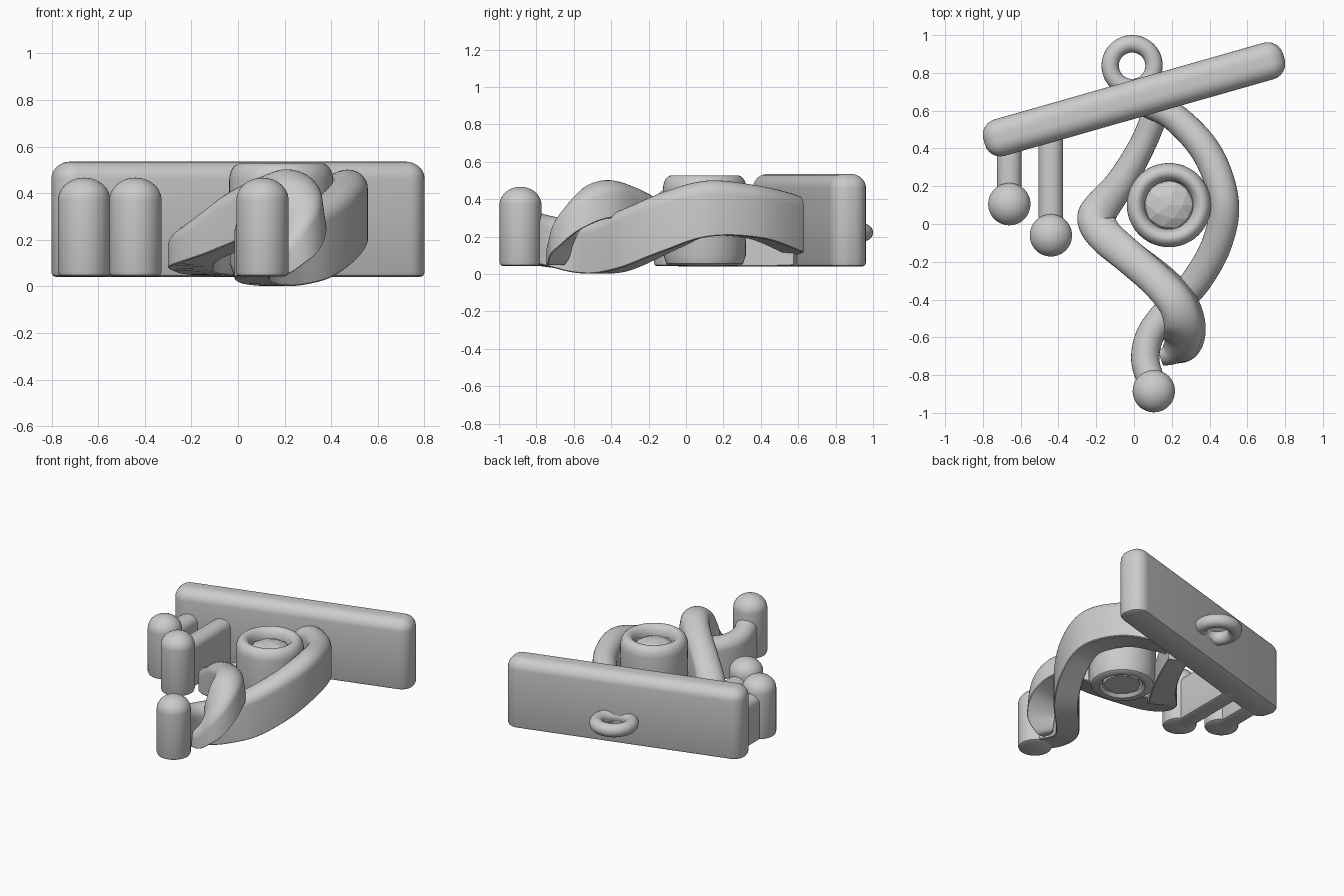
import bpy, bmesh, math
from mathutils import Vector

if "Cube" in bpy.data.objects:
    bpy.data.objects.remove(bpy.data.objects["Cube"])


def finish(bm, name, smooth=True):
    bmesh.ops.recalc_face_normals(bm, faces=bm.faces)
    me = bpy.data.meshes.new(name)
    bm.to_mesh(me)
    bm.free()
    ob = bpy.data.objects.new(name, me)
    bpy.context.collection.objects.link(ob)
    if smooth:
        bpy.ops.object.select_all(action='DESELECT')
        ob.select_set(True)
        bpy.context.view_layer.objects.active = ob
        bpy.ops.object.shade_smooth_by_angle(angle=math.radians(35))
    return ob


def skin(name, rings, closed=False):
    # bridge equal-sized rings; cap the ends unless closed
    bm = bmesh.new()
    loops = [[bm.verts.new(p) for p in r] for r in rings]
    n = len(loops[0])
    pairs = list(zip(loops, loops[1:])) + ([(loops[-1], loops[0])] if closed else [])
    for a, b in pairs:
        for i in range(n):
            j = (i + 1) % n
            bm.faces.new((a[i], a[j], b[j], b[i]))
    if not closed:
        bm.faces.new(loops[0])
        bm.faces.new(loops[-1])
    return finish(bm, name)


def lathe(name, x, y, profile, closed=False, seg=48):
    rings = [[(x + r * math.cos(2 * math.pi * i / seg),
               y + r * math.sin(2 * math.pi * i / seg), z) for i in range(seg)]
             for r, z in profile]
    return skin(name, rings, closed)


def quarter(n=8, last=90):
    return [(1 - math.cos(math.radians(last * i / n)), math.sin(math.radians(last * i / n)))
            for i in range(n + 1)]


def slab(name, x, y, a, b, r, z0, z1, round_w, round_h, angle=0):
    # upright slab: small bottom bevel, full rounding along the top
    layers = [(.02, z0), (.006, z0 + .006), (0, z0 + .02)]
    layers += [(round_w * u, z1 - round_h + round_h * v) for u, v in quarter()]
    c, s = math.cos(angle), math.sin(angle)
    rings = []
    for d, z in layers:
        rr = max(r - d, .004)
        ring = []
        for k, (sx, sy) in enumerate(((1, 1), (-1, 1), (-1, -1), (1, -1))):
            for i in range(7):
                t = math.radians(90 * k + 15 * i)
                u = sx * (a - d - rr) + rr * math.cos(t)
                v = sy * (b - d - rr) + rr * math.sin(t)
                ring.append((x + c * u - s * v, y + s * u + c * v, z))
        rings.append(ring)
    return skin(name, rings)


def spline(pts, n=10):
    out = []
    p = [Vector(q) for q in pts]
    p = [2 * p[0] - p[1]] + p + [2 * p[-1] - p[-2]]
    for i in range(1, len(p) - 2):
        a, b, c, d = p[i - 1:i + 3]
        for k in range(n):
            t = k / n
            out.append(.5 * (2 * b + (c - a) * t + (2 * a - 5 * b + 4 * c - d) * t * t
                             + (3 * b - a - 3 * c + d) * t ** 3))
    return out + [p[-2]]


def strand(name, pts):
    # each point: x, y, top, bottom, width, sideways shift of the bottom
    path = spline([Vector(q) for q in pts])
    rings = []
    for i, q in enumerate(path):
        t = path[min(i + 2, len(path) - 1)] - path[max(i - 2, 0)]
        side = Vector((-t[1], t[0])).normalized()
        x, y, top, bot, w, shift = q
        dome = min(.075, .5 * (top - bot))
        sec = [(-.5 * w + .005, bot), (-.5 * w, bot + .005)]
        sec += [(-.5 * w * math.cos(math.pi * k / 14), top - dome + dome * math.sin(math.pi * k / 14))
                for k in range(15)]
        sec += [(.5 * w, bot + .005), (.5 * w - .005, bot)]
        ring = []
        for u, z in sec:
            u += shift * (top - z) / (top - bot)
            ring.append((x + side.x * u, y + side.y * u, z))
        rings.append(ring)
    return skin(name, rings)


# slanted crossbar
slab("crossbar", 0, .66, .825, .1, .085, .04, .535, .08, .075, math.radians(15.9))

# hanging rods with round-topped drops
for n, (x, y) in enumerate(((-.66, .105), (-.44, -.06))):
    top = .64 + .285 * x
    slab(f"rod_{n + 1}", x, (y + top) / 2, .065, (top - y) / 2, .01, .04, .37, .06, .06)
for n, (x, y) in enumerate(((-.66, .105), (-.44, -.06), (.105, -.885))):
    prof = [(.095, .042), (.107, .048), (.112, .062)]
    prof += [(.112 * (1 - u), .37 + .096 * v) for u, v in quarter(12, 88)]
    lathe(f"drop_{n + 1}", x, y, prof)

# hanging ring
lathe("hanging_ring", -.01, .838,
      [(.116 + .046 * math.cos(math.pi * i / 10), .222 + .046 * math.sin(math.pi * i / 10))
       for i in range(20)], closed=True)

# interlaced strands
strand("right_strand", [
    (.06, .64, .39, .09, .14, 0), (.22, .56, .43, .12, .15, 0), (.39, .37, .475, .19, .16, 0),
    (.475, .12, .5, .2, .16, 0), (.44, -.1, .445, .12, .16, 0), (.33, -.3, .36, .035, .16, 0),
    (.2, -.44, .3, .003, .155, 0), (.09, -.58, .29, .01, .15, 0), (.06, -.72, .31, .035, .15, 0),
    (.1, -.86, .35, .06, .145, 0)])
strand("left_strand", [
    (.12, .6, .32, .045, .14, 0), (.045, .42, .28, .04, .14, 0), (-.07, .22, .25, .045, .16, 0),
    (-.17, .09, .23, .055, .19, 0), (-.2, .025, .25, .08, .2, 0), (-.155, -.06, .3, .11, .19, 0),
    (-.03, -.17, .4, .16, .18, 0), (.12, -.31, .475, .23, .18, .02), (.215, -.43, .502, .3, .19, .03),
    (.25, -.55, .46, .25, .2, .03), (.235, -.64, .35, .14, .19, .02), (.19, -.69, .22, .055, .12, 0),
    (.14, -.71, .15, .05, .08, 0)])

# setting around the gem
cup = [(.13, .065), (.15, .045), (.19, .045), (.205, .055), (.22, .1)]
cup += [(.175 + .048 * math.cos(math.pi * i / 14), .455 + .073 * math.sin(math.pi * i / 14))
        for i in range(15)]
lathe("gem_setting", .185, .1, cup, closed=True)

# faceted gem
bm = bmesh.new()
bmesh.ops.create_icosphere(bm, subdivisions=2, radius=1)
for v in bm.verts:
    v.co = Vector((.185 + .14 * v.co.x, .1 + .14 * v.co.y,
                   .43 + .07 * v.co.z if v.co.z > -.2 else .06))
finish(bm, "gem", smooth=False)
